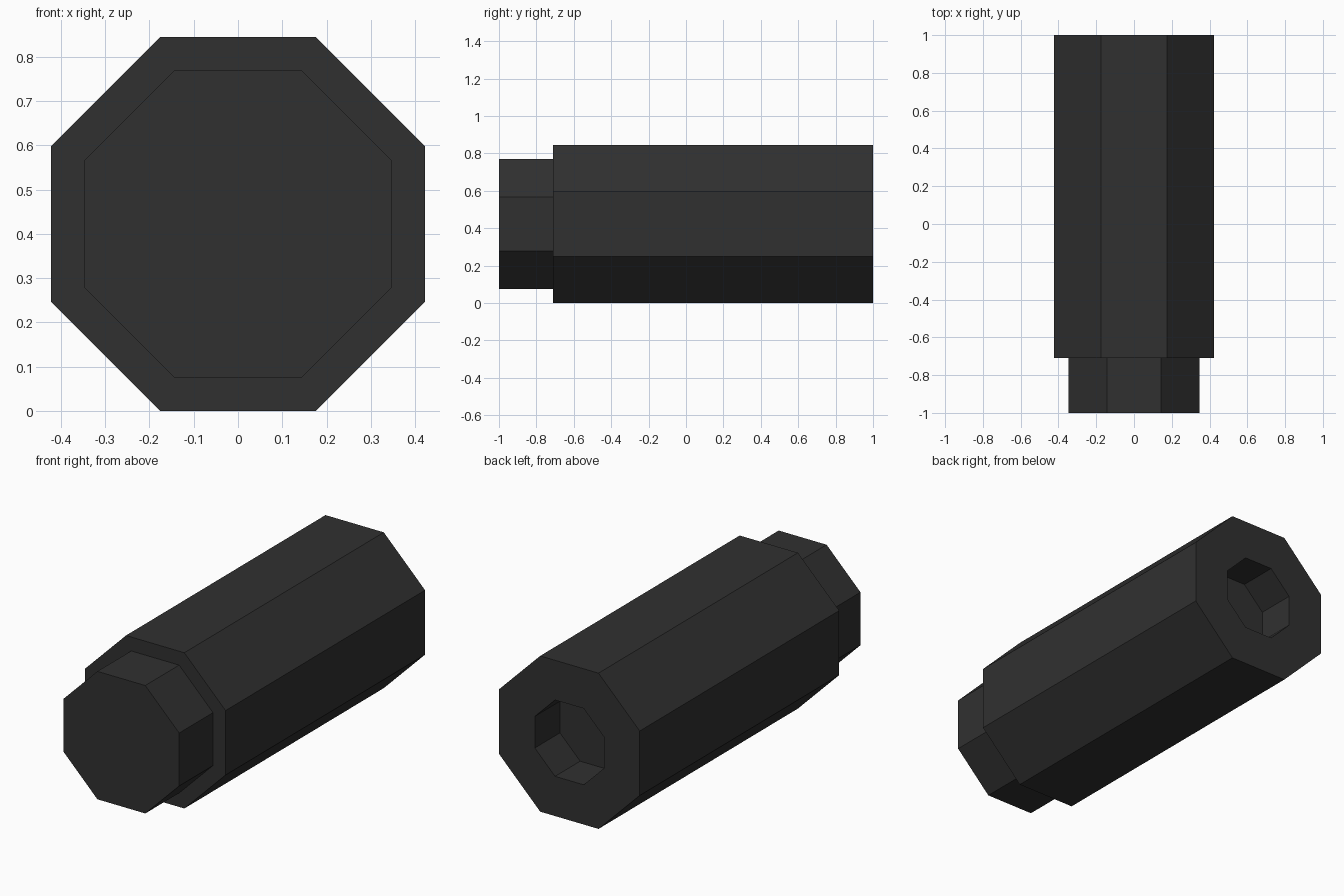
import bpy, bmesh, math
from mathutils import Matrix

if "Cube" in bpy.data.objects:
    bpy.data.objects.remove(bpy.data.objects["Cube"])

CENTRE_Z = 0.4225
STEP = -0.71          # where the narrow collar meets the body

dark = bpy.data.materials.new("dark_grey")
dark.diffuse_color = (0.03, 0.03, 0.03, 1)
dark.use_nodes = True
dark.node_tree.nodes["Principled BSDF"].inputs["Base Color"].default_value = dark.diffuse_color


def octagon(bm, apothem, y):
    """Ring of eight vertices with flat sides facing x and z."""
    r = apothem / math.cos(math.pi / 8)
    angles = [math.pi / 8 + i * math.pi / 4 for i in range(8)]
    return [bm.verts.new((r * math.cos(a), y, CENTRE_Z + r * math.sin(a))) for a in angles]


def lathe(name, sections):
    """Skin octagonal sections (apothem, y) in order and cap both ends."""
    bm = bmesh.new()
    rings = [octagon(bm, a, y) for a, y in sections]
    for p, q in zip(rings, rings[1:]):
        for i in range(8):
            j = (i + 1) % 8
            bm.faces.new((p[i], p[j], q[j], q[i]))
    bm.faces.new(rings[0])
    bm.faces.new(rings[-1])
    bmesh.ops.recalc_face_normals(bm, faces=bm.faces)
    mesh = bpy.data.meshes.new(name)
    bm.to_mesh(mesh)
    bm.free()
    mesh.materials.append(dark)
    obj = bpy.data.objects.new(name, mesh)
    bpy.context.collection.objects.link(obj)
    return obj


# Stepped octagonal tube: closed front collar, wide body, blind socket in the back
lathe("stepped_octagonal_body", [
    (0.347, -1.0), (0.347, STEP),      # collar
    (0.4225, STEP), (0.4225, 1.0),     # body
    (0.207, 1.0), (0.207, 0.785),      # rear socket
])
